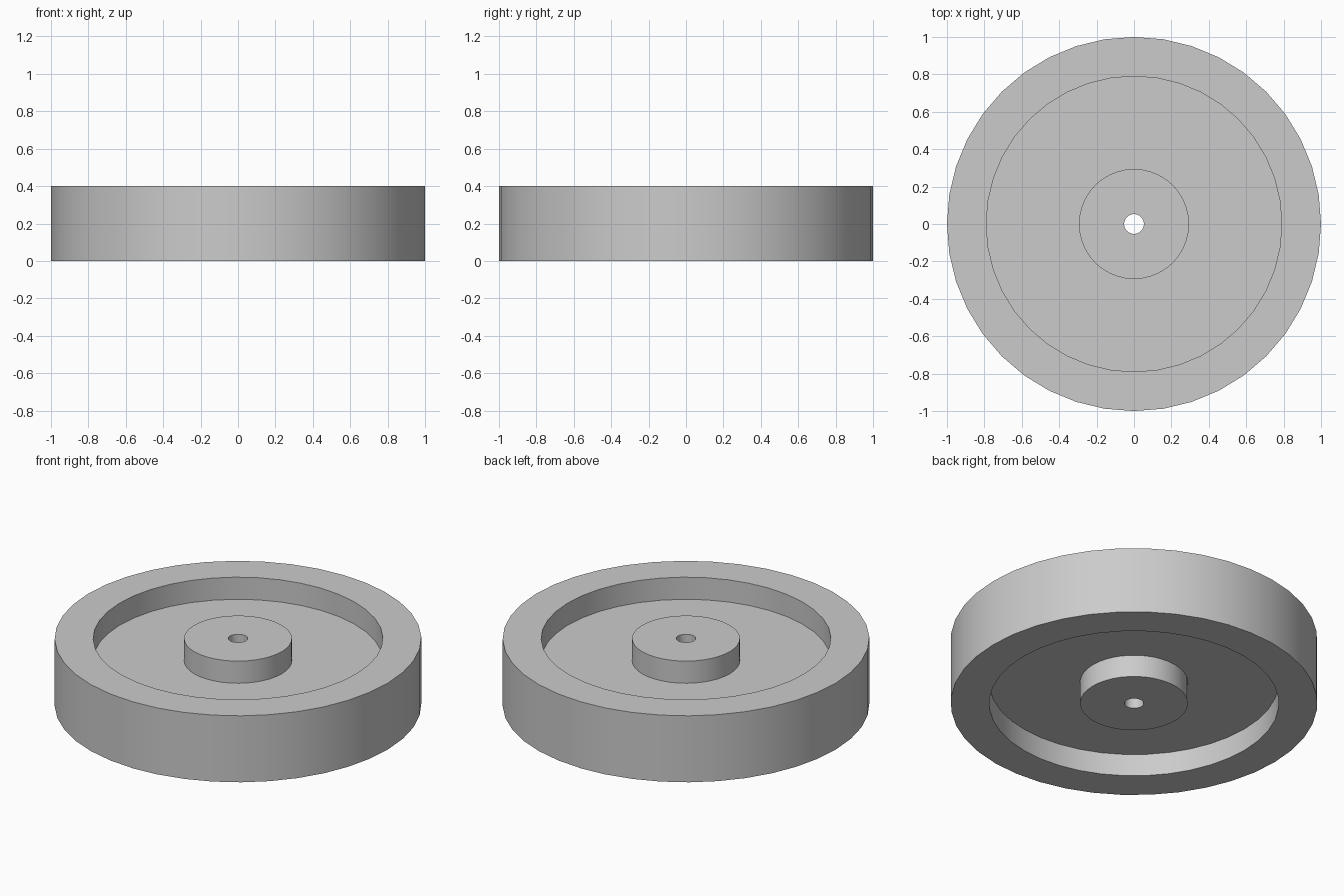
import bpy
import bmesh
import math

SEGMENTS = 40
R_RIM, R_RECESS, R_HUB, R_BORE = 1.0, 0.79, 0.294, 0.053
HEIGHT = 0.4
WEB_LOW, WEB_HIGH = HEIGHT / 3, HEIGHT * 2 / 3

cube = bpy.data.objects.get("Cube")
if cube:
    bpy.data.objects.remove(cube, do_unlink=True)

# Plain grey for the whole wheel
grey = bpy.data.materials.new("light_grey")
grey.use_nodes = True
grey.diffuse_color = (0.6, 0.6, 0.6, 1)
grey.node_tree.nodes["Principled BSDF"].inputs["Base Color"].default_value = grey.diffuse_color


def lathe(name, profile, material):
    """Revolve a closed (radius, height) profile around the z axis."""
    bm = bmesh.new()
    rings = []
    for i in range(SEGMENTS):
        a = math.tau * i / SEGMENTS
        rings.append([bm.verts.new((r * math.cos(a), r * math.sin(a), z)) for r, z in profile])
    for i, ring in enumerate(rings):
        following = rings[(i + 1) % SEGMENTS]
        for j in range(len(profile)):
            k = (j + 1) % len(profile)
            bm.faces.new((ring[j], following[j], following[k], ring[k]))
    bmesh.ops.recalc_face_normals(bm, faces=bm.faces)
    mesh = bpy.data.meshes.new(name)
    bm.to_mesh(mesh)
    bm.free()
    mesh.materials.append(material)
    obj = bpy.data.objects.new(name, mesh)
    bpy.context.collection.objects.link(obj)
    return obj


# Half section: rim, thin web recessed on both sides, hub and through bore
upper = [(R_RIM, HEIGHT), (R_RECESS, HEIGHT), (R_RECESS, WEB_HIGH),
         (R_HUB, WEB_HIGH), (R_HUB, HEIGHT), (R_BORE, HEIGHT)]
lower = [(r, HEIGHT - z) for r, z in reversed(upper)]
wheel = lathe("wheel", upper + lower, grey)

# Smooth round walls with sharp rims
bpy.ops.object.select_all(action='DESELECT')
wheel.select_set(True)
bpy.context.view_layer.objects.active = wheel
bpy.ops.object.shade_smooth_by_angle(angle=math.radians(30))
